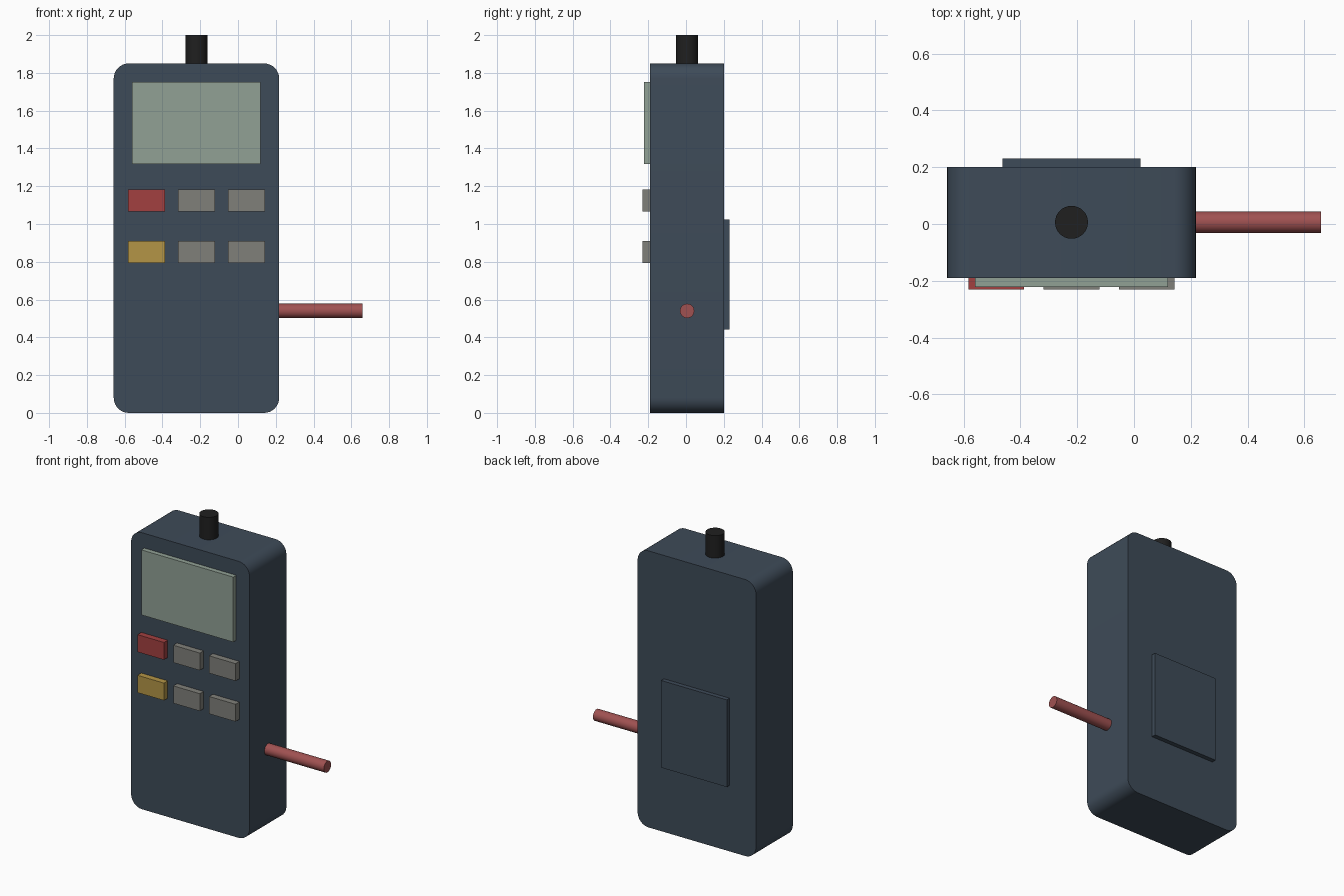
import bpy, bmesh, math

if "Cube" in bpy.data.objects:
    bpy.data.objects.remove(bpy.data.objects["Cube"])


def material(name, r, g, b):
    m = bpy.data.materials.new(name)
    m.diffuse_color = (r, g, b, 1)
    m.use_nodes = True
    m.node_tree.nodes["Principled BSDF"].inputs["Base Color"].default_value = m.diffuse_color
    return m


SLATE = material("slate blue", 0.048, 0.070, 0.098)
SCREEN = material("screen green", 0.285, 0.355, 0.300)
GREY = material("button grey", 0.216, 0.216, 0.195)
RED = material("button red", 0.360, 0.051, 0.051)
YELLOW = material("button yellow", 0.456, 0.300, 0.061)
BLACK = material("antenna black", 0.014, 0.014, 0.014)
PROBE = material("probe red", 0.350, 0.083, 0.083)


def finish(name, bm, mat):
    mesh = bpy.data.meshes.new(name)
    bm.to_mesh(mesh)
    bm.free()
    mesh.materials.append(mat)
    obj = bpy.data.objects.new(name, mesh)
    bpy.context.collection.objects.link(obj)
    return obj


def box(name, x, y, z, mat, radius=0):
    """Box from (min, max) pairs; radius rounds the edges running along y."""
    bm = bmesh.new()
    bmesh.ops.create_cube(bm, size=1)
    for v in bm.verts:
        v.co = [lo if c < 0 else hi for c, (lo, hi) in zip(v.co, (x, y, z))]
    if radius:
        edges = [e for e in bm.edges
                 if abs(e.verts[0].co.y - e.verts[1].co.y) > 0.01]
        bmesh.ops.bevel(bm, geom=edges, offset=radius, segments=8,
                        profile=0.5, affect='EDGES')
    return finish(name, bm, mat)


def smooth(obj):
    bpy.ops.object.select_all(action='DESELECT')
    obj.select_set(True)
    bpy.context.view_layer.objects.active = obj
    bpy.ops.object.shade_smooth_by_angle(angle=math.radians(30))


def rod(name, radius, length, location, rotation, mat):
    bpy.ops.mesh.primitive_cylinder_add(vertices=32, radius=radius, depth=length,
                                        location=location, rotation=rotation)
    obj = bpy.context.object
    obj.name = name
    obj.data.materials.append(mat)
    smooth(obj)


CX = -0.22            # centre line of the case
FRONT, BACK = -0.19, 0.20

# Case with rounded corners
smooth(box("case", (-0.658, 0.218), (FRONT, BACK), (0, 1.85), SLATE, 0.08))

# Display and battery cover
box("display", (CX - 0.34, CX + 0.34), (-0.222, FRONT + 0.01), (1.317, 1.752), SCREEN)
box("battery_cover", (CX - 0.243, CX + 0.243), (BACK - 0.01, 0.23), (0.442, 1.025), SLATE)

# Two rows of three buttons
for row, (z, first) in enumerate(((1.124, RED), (0.852, YELLOW))):
    for col in range(3):
        x = CX + (col - 1) * 0.265
        box(f"button_{row}_{col}", (x - 0.098, x + 0.098), (-0.23, FRONT + 0.01),
            (z - 0.058, z + 0.058), first if col == 0 else GREY)

# Antenna on top and probe on the right side
rod("antenna", 0.058, 0.17, (CX, 0.006, 1.915), (0, 0, 0), BLACK)
rod("probe", 0.038, 0.458, (0.429, 0.006, 0.54), (0, math.pi / 2, 0), PROBE)
